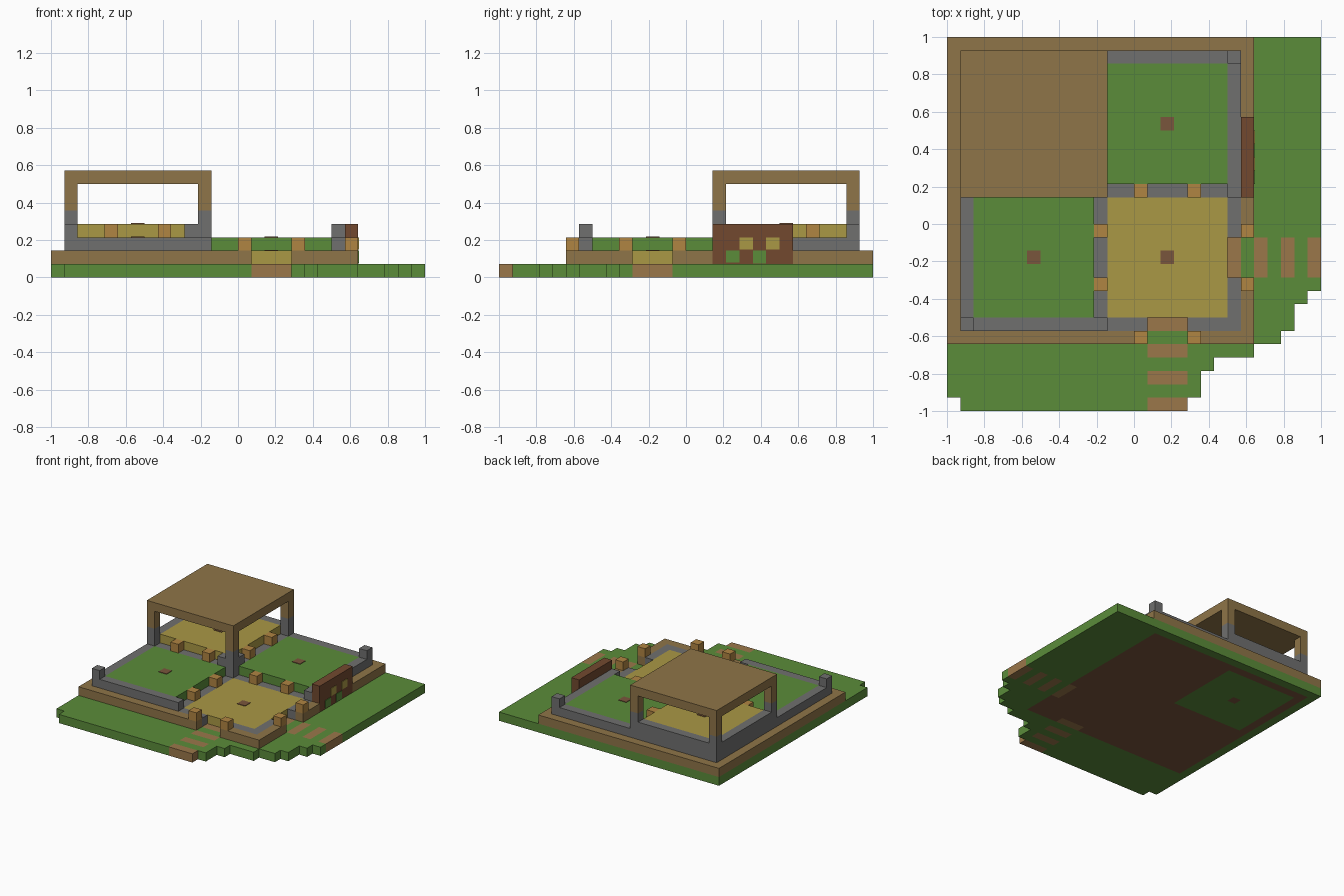
import bpy, bmesh

U = 1 / 14  # size of one block

old = bpy.data.objects.get("Cube")
if old:
    bpy.data.objects.remove(old, do_unlink=True)


def linear(c):
    return c / 12.92 if c <= 0.04045 else ((c + 0.055) / 1.055) ** 2.4


def material(name, hexa):
    rgb = [linear(v / 255) for v in bytes.fromhex(hexa)]
    m = bpy.data.materials.new(name)
    m.use_nodes = True
    m.diffuse_color = (*rgb, 1)
    m.node_tree.nodes["Principled BSDF"].inputs["Base Color"].default_value = (*rgb, 1)
    return m


GRASS = material("grass green", "5b8c3a")
TIMBER = material("timber brown", "8f7548")
PATH = material("path tan", "9b774a")
STONE = material("stone grey", "70706f")
SAND = material("straw yellow", "aa9845")
ORANGE = material("post orange", "b08542")
DARK = material("dark wood", "72492f")
DIRT = material("dirt brown", "7a563c")


def finish(name, bm, mats):
    mesh = bpy.data.meshes.new(name)
    bm.to_mesh(mesh)
    bm.free()
    for m in mats:
        mesh.materials.append(m)
    bpy.context.collection.objects.link(bpy.data.objects.new(name, mesh))


def flip(b):
    """Mirror a box across the diagonal of the plot."""
    x0, x1, y0, y1, z0, z1 = b
    return (-y1, -y0, -x1, -x0, z0, z1)


def part(name, mat, boxes, both=False):
    bm = bmesh.new()
    for b in boxes + ([flip(b) for b in boxes] if both else []):
        vs = bmesh.ops.create_cube(bm, size=1)["verts"]
        for v in vs:
            for i in range(3):
                v.co[i] = U * (b[2 * i + 1] if v.co[i] > 0 else b[2 * i])
    finish(name, bm, [mat])


# Ground: one layer of blocks with a stepped corner, striped paths and dirt core
RIGHT_EDGE = {-14: 4, -13: 5, -12: 5, -11: 6, -10: 9, -9: 11, -8: 12, -7: 12, -6: 13}


def solid(x, y):
    left = -13 if y == -14 else -14
    return -14 <= y < 14 and left <= x < RIGHT_EDGE.get(y, 14)


def ground_colour(x, y):
    stripes = (7, 9, 11, 13)
    if (-4 <= y < -1 and x in stripes) or (1 <= x < 4 and -y - 1 in stripes):
        return 1
    if (x, y) == (-8, 7):
        return 2
    pavilion = -12 <= x < -3 and 3 <= y < 12
    return 2 if -13 <= x < 8 and -8 <= y < 13 and not pavilion else 0


bm = bmesh.new()
for x in range(-14, 14):
    for y in range(-14, 14):
        if not solid(x, y):
            continue
        ring = [(x, y), (x + 1, y), (x + 1, y + 1), (x, y + 1)]
        quads = [[(*p, 1) for p in ring], [(*p, 0) for p in reversed(ring)]]
        for k, (dx, dy) in enumerate([(0, -1), (1, 0), (0, 1), (-1, 0)]):
            if not solid(x + dx, y + dy):
                a, b = ring[k], ring[(k + 1) % 4]
                quads.append([(*a, 0), (*b, 0), (*b, 1), (*a, 1)])
        for q in quads:
            f = bm.faces.new([bm.verts.new([c * U for c in p]) for p in q])
            f.material_index = ground_colour(x, y)
bmesh.ops.remove_doubles(bm, verts=bm.verts, dist=U / 100)
finish("ground", bm, [GRASS, PATH, DIRT])

# Timber border around the terraces, open at both paths
part("timber_border", TIMBER, [
    (-14, 1, -9, -8, 1, 2), (4, 9, -9, -8, 1, 2), (8, 9, -8, -4, 1, 2),
    (8, 9, -1, 2, 1, 2), (8, 9, 8, 14, 1, 2), (-14, -13, -8, 14, 1, 2),
    (-13, 8, 13, 14, 1, 2)])

# Terraces, rising toward the pavilion
part("court_floor", SAND, [(-2, 7, -7, 2, 1, 2)])
part("lawns", GRASS, [(-12, -3, -7, 2, 1, 3)], True)
part("pavilion_floor", SAND, [(-12, -3, 3, 12, 1, 4)])

# Stone edging
part("court_edging", STONE, [
    (-2, 1, -8, -7, 1, 2), (4, 7, -8, -7, 1, 2), (-3, -2, -7, 2, 1, 2)], True)
part("court_corner", STONE, [(7, 8, -8, -7, 1, 2)])
part("lawn_walls", STONE, [
    (-13, -2, -8, -7, 1, 3), (-13, -12, -7, 2, 1, 3), (-13, -12, -8, -7, 3, 4)], True)
part("pavilion_walls", STONE, [
    (-13, -12, 3, 12, 1, 4), (-12, -3, 2, 3, 1, 3), (-4, -3, 2, 3, 3, 4)], True)

# Pavilion pillars and roof
corners = [(x, y) for x in (-13, -3) for y in (2, 12)]
part("pillar_bases", STONE, [(x, x + 1, y, y + 1, 1, 5) for x, y in corners])
part("pillar_tops", TIMBER, [(x, x + 1, y, y + 1, 5, 7) for x, y in corners])
part("pavilion_roof", TIMBER, [(-13, -2, 2, 13, 7, 8)])

# Orange posts flanking every opening
posts = [(x, x + 1, y, y + 1, 2, 3) for x in (0, 4) for y in (-9, 2)]
posts += [(x, x + 1, 2, 3, 3, 4) for x in (-10, -6)]
part("gate_posts", ORANGE, posts, True)

# Painted notice board on the side
part("board", DARK, [(8, 9, 2, 8, 1, 4)])
P = 9.06
part("board_green_patches", GRASS, [(9, P, 3, 4, 1.1, 2), (9, P, 5, 6, 1.05, 2)])
part("board_yellow_patches", SAND, [(9, P, y, y + 1, 2.1, 3) for y in (4, 6)])

# Centre markers
part("centre_markers", DIRT, [
    (x, x + 1, y, y + 1, z, z + 0.06)
    for x, y, z in [(2, -3, 2), (-8, -3, 3), (2, 7, 3), (-8, 7, 4)]])
